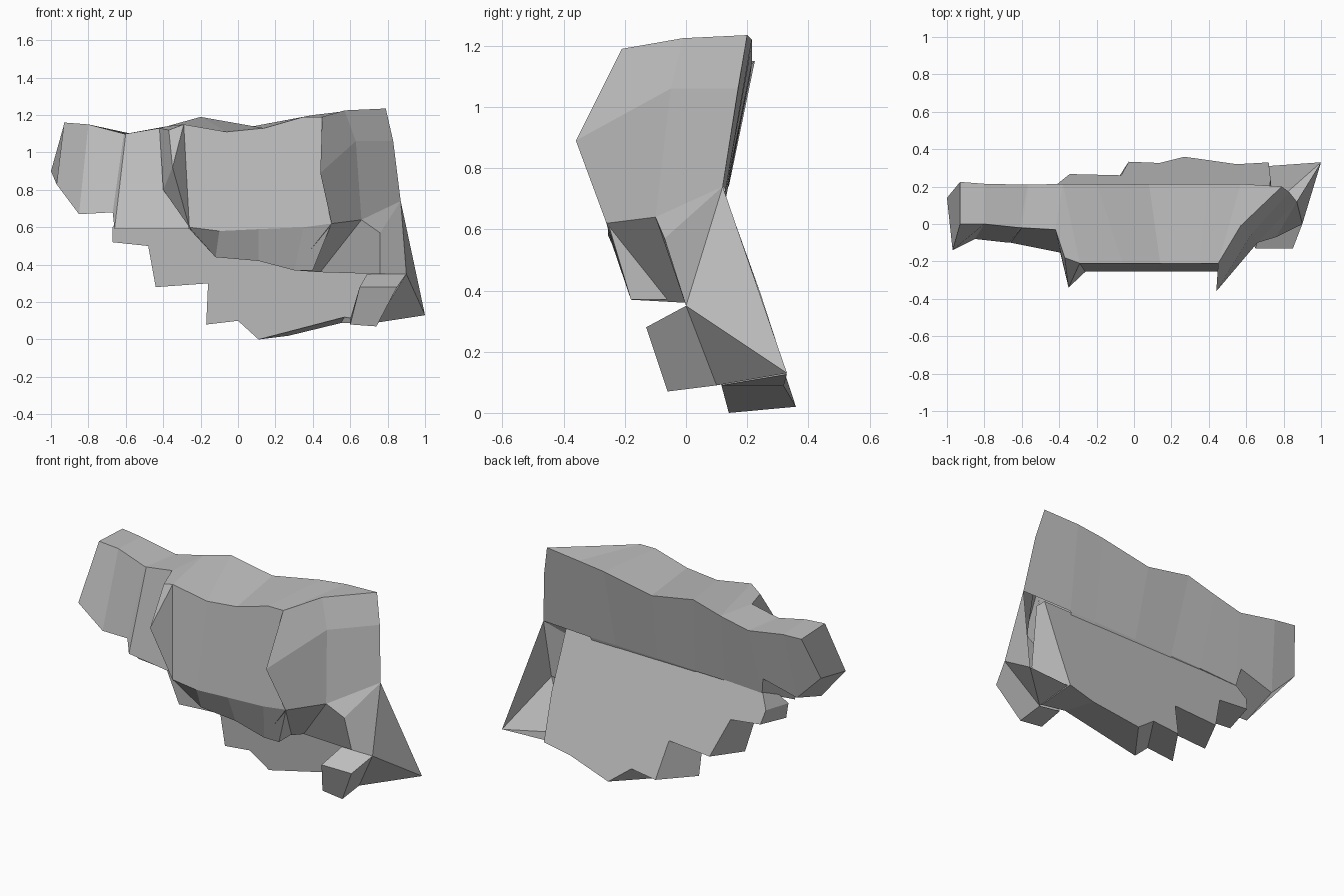
import bpy
import bmesh

default_cube = bpy.data.objects.get("Cube")
if default_cube:
    bpy.data.objects.remove(default_cube, do_unlink=True)

# One plain grey stone colour
stone = bpy.data.materials.new("stone grey")
stone.use_nodes = True
colour = (0.53, 0.53, 0.53, 1)
stone.diffuse_color = colour
stone.node_tree.nodes["Principled BSDF"].inputs["Base Color"].default_value = colour


def finish(name, bm):
    """Turn a bmesh into a flat-shaded stone object."""
    bmesh.ops.recalc_face_normals(bm, faces=bm.faces[:])
    mesh = bpy.data.meshes.new(name)
    bm.to_mesh(mesh)
    bm.free()
    mesh.materials.append(stone)
    obj = bpy.data.objects.new(name, mesh)
    bpy.context.scene.collection.objects.link(obj)
    return obj


def loft(name, sections):
    """Skin a row of matching closed cross-sections and cap both ends."""
    bm = bmesh.new()
    rings = [[bm.verts.new(point) for point in section] for section in sections]
    for first, second in zip(rings, rings[1:]):
        count = len(first)
        for i in range(count):
            j = (i + 1) % count
            bm.faces.new((first[i], first[j], second[j], second[i]))
    bm.faces.new(rings[0])
    bm.faces.new(rings[-1])
    return finish(name, bm)


def facets(name, points, faces):
    """Build a faceted piece from named corners."""
    bm = bmesh.new()
    verts = {key: bm.verts.new(point) for key, point in points.items()}
    for face in faces:
        bm.faces.new([verts[key] for key in face.split()])
    return finish(name, bm)


def crease_height(x):
    """Height of the long crease across the back."""
    return .72 + .02 * x


# Side arm: front bottom, front top, back top, back bottom
loft("side_arm", [
    [(-.97, -.14, .83), (-.93, 0, 1.16), (-.93, .225, 1.15), (-1, .14, .9)],
    [(-.85, -.08, .67), (-.8, 0, 1.15), (-.8, .215, 1.14), (-.84, .14, .74)],
    [(-.67, -.1, .68), (-.61, -.02, 1.1), (-.57, .21, 1.1), (-.62, .15, .8)],
    [(-.66, -.1, .59), (-.6, -.02, 1.1), (-.56, .21, 1.1), (-.6, .13, .7)],
    [(-.26, -.18, .59), (-.42, -.03, 1.13), (-.38, .215, 1.14),
     (-.35, .13, crease_height(-.35))],
])


# Bulging upper block: back crease, back top, front top, lip, underside, inner
def block_section(crease, back, front, lip, under):
    return [
        (crease, .13, crease_height(crease)),
        (back[0], .215, back[1]),
        (front[0], -.21, front[1]),
        (lip[0], -.255, lip[1]),
        (under[0], -.18, under[1]),
        (under[0], .02, under[1]),
    ]


loft("upper_block", [
    block_section(-.35, (-.38, 1.14), (-.29, 1.15), (-.26, .6), (-.25, .58)),
    block_section(-.15, (-.2, 1.19), (-.06, 1.11), (-.1, .58), (-.12, .44)),
    block_section(.1, (.08, 1.14), (.14, 1.13), (.11, .59), (.11, .42)),
    block_section(.38, (.4, 1.2), (.35, 1.19), (.35, .6), (.3, .37)),
    block_section(.55, (.57, 1.22), (.45, 1.19), (.5, .62), (.4, .37)),
])

# Narrow folded ridge between arm and block
facets("folded_ridge", {
    "arm_back": (-.38, .215, 1.14),
    "arm_top": (-.42, -.03, 1.13),
    "arm_low": (-.4, -.13, .8),
    "fold_top": (-.37, -.18, 1.12),
    "block_top": (-.29, -.21, 1.15),
    "block_low": (-.26, -.255, .6),
    "ridge": (-.35, -.34, .92),
}, [
    "arm_back arm_top fold_top block_top",
    "arm_top arm_low ridge fold_top",
    "fold_top ridge block_top",
    "arm_low block_low ridge",
    "ridge block_low block_top",
])

# Faceted corner, with the flared edge and the long spike below it
tip = (1, .33, .13)
elbow = (.9, 0, .35)
facets("flared_corner", {
    "front_top": (.45, -.21, 1.19),
    "mid_top": (.57, -.01, 1.225),
    "end_top": (.79, .2, 1.235),
    "back_top": (.57, .215, 1.22),
    "crease": (.55, .13, crease_height(.55)),
    "end_mid": (.83, .17, 1.06),
    "mid": (.63, -.05, 1.06),
    "flare": (.44, -.36, .89),
    "lip": (.5, -.26, .62),
    "notch": (.66, -.1, .64),
    "hinge": (.87, .12, .74),
    "neck": (.76, -.07, .57),
    "neck_low": (.76, 0, .35),
    "under": (.3, -.18, .37),
    "under_back": (.44, 0, .36),
    "elbow": elbow,
    "tip": tip,
}, [
    "front_top mid_top end_top back_top",
    "back_top end_top end_mid hinge crease",
    "front_top flare mid mid_top",
    "mid_top mid end_mid end_top",
    "flare lip notch mid",
    "mid notch hinge end_mid",
    "front_top lip flare",
    "notch neck hinge",
    "neck neck_low elbow hinge",
    "hinge elbow tip",
    "lip under under_back notch",
    "notch under_back neck_low neck",
])

# Small foot block under the corner
facets("foot_block", {
    "left": (.65, -.13, .28),
    "right": (.85, -.13, .28),
    "left_back": (.69, .02, .35),
    "left_low": (.6, -.05, .08),
    "right_low": (.74, -.06, .07),
    "inner_low": (.6, .1, .11),
    "outer_low": (.74, .1, .09),
    "slab_low": (.72, .31, .13),
    "elbow": elbow,
    "tip": tip,
}, [
    "left right elbow left_back",
    "left left_low right_low right",
    "right right_low outer_low elbow",
    "elbow outer_low tip",
    "left left_back inner_low left_low",
    "left_low inner_low outer_low right_low",
    "outer_low slab_low tip",
])

# Sloping lower slab with a stepped edge
outline = [
    (.72, crease_height(.72)), (.75, .35), (.74, .09), (.57, .12), (.11, 0),
    (0, .1), (-.17, .08), (-.16, .3), (-.44, .28), (-.48, .5),
    (-.67, .52), (-.67, .6), (-.6, crease_height(-.6)),
]
bm = bmesh.new()
front, back = [], []
for x, z in outline:
    if x > .5:
        skew, rise = -.02, .4 * (x - .65)
    else:
        skew, rise = .16 * (1 - z / .7), .02
    if z > .65:
        skew = rise = 0
    front_y = .05 if z > .65 else .14 - .27 * z
    front.append(bm.verts.new((x, front_y, z)))
    back.append(bm.verts.new((x + skew, .125 + .33 * (.71 - z), z + rise)))
bm.faces.new(front)
bm.faces.new(back)
for i in range(len(outline)):
    j = (i + 1) % len(outline)
    bm.faces.new((front[i], front[j], back[j], back[i]))
finish("stepped_slab", bm)
